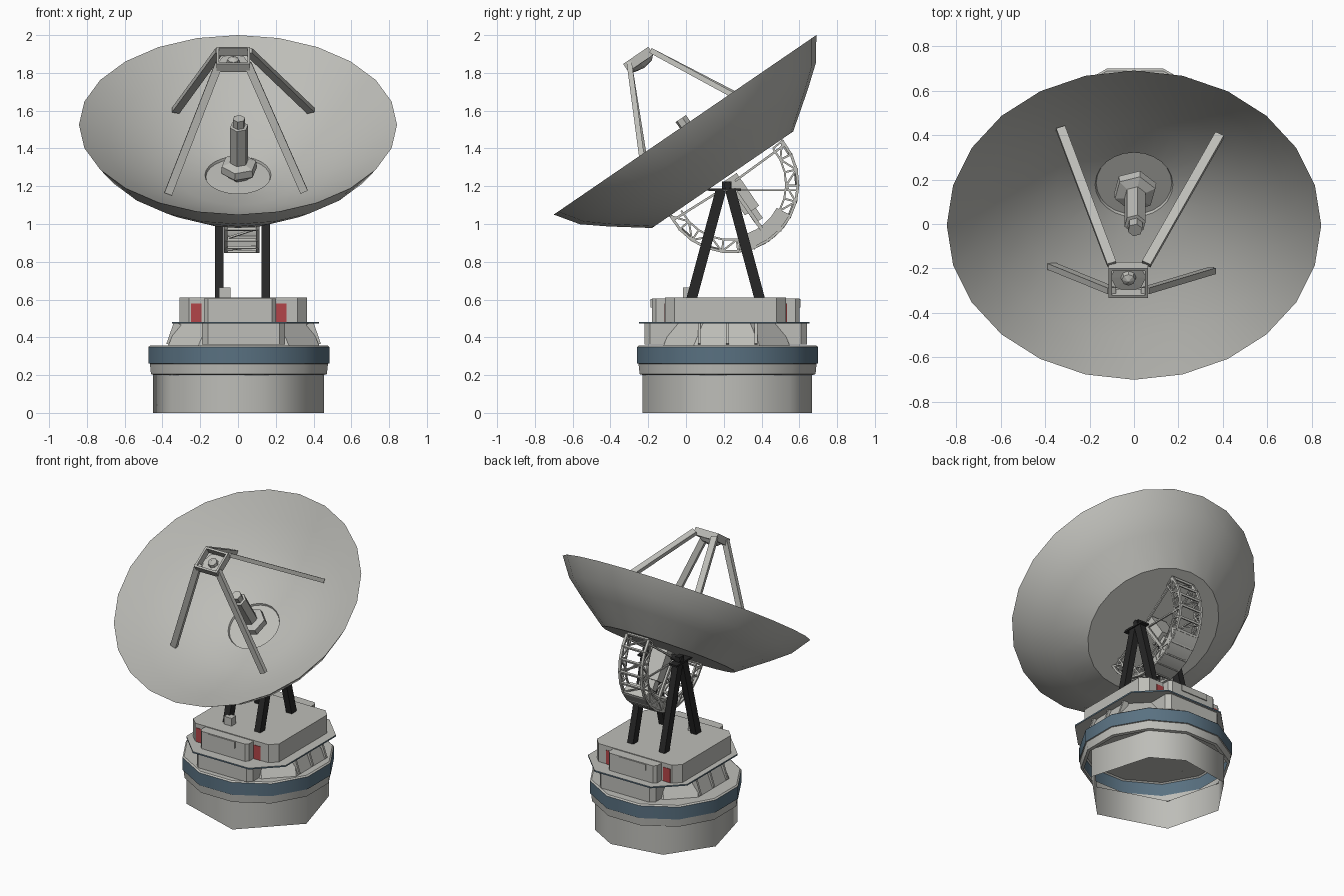
import bpy, bmesh, math
from mathutils import Vector, Matrix

if "Cube" in bpy.data.objects:
    bpy.data.objects.remove(bpy.data.objects["Cube"])


def material(name, rgb):
    m = bpy.data.materials.new(name)
    m.diffuse_color = (*rgb, 1)
    m.use_nodes = True
    m.node_tree.nodes["Principled BSDF"].inputs["Base Color"].default_value = m.diffuse_color
    return m


GREY = material("light grey", (0.51, 0.51, 0.48))
BLUE = material("slate blue", (0.10, 0.165, 0.22))
RED = material("door red", (0.45, 0.06, 0.065))
DARK = material("near black", (0.02, 0.02, 0.02))

# dish frame: local z is the pointing axis, origin at the rim centre
TILT = Matrix.Rotation(math.radians(34.35), 4, 'X')
DISH = Matrix.Translation((0, -0.005, 1.525)) @ TILT


def finish(bm, name, mats, smooth=None, rule=None):
    bmesh.ops.recalc_face_normals(bm, faces=bm.faces)
    if rule:
        for f in bm.faces:
            f.material_index = rule(f)
    me = bpy.data.meshes.new(name)
    bm.to_mesh(me)
    bm.free()
    ob = bpy.data.objects.new(name, me)
    bpy.context.collection.objects.link(ob)
    for m in mats:
        me.materials.append(m)
    if smooth:
        bpy.ops.object.select_all(action='DESELECT')
        ob.select_set(True)
        bpy.context.view_layer.objects.active = ob
        bpy.ops.object.shade_smooth_by_angle(angle=math.radians(smooth))
    return ob


def box(bm, centre, size, mat=Matrix()):
    bmesh.ops.create_cube(bm, size=1, matrix=mat @ Matrix.Translation(centre) @ Matrix.Diagonal((*size, 1)))


def beam(bm, a, b, w, h, ref=(1, 0, 0)):
    """Bar from a to b, w wide along ref and h across it."""
    a, b = Vector(a), Vector(b)
    z = (b - a).normalized()
    y = z.cross(Vector(ref)).normalized()
    x = y.cross(z)
    rot = Matrix((x, y, z)).transposed().to_4x4()
    box(bm, (0, 0, 0), (w, h, (b - a).length), Matrix.Translation((a + b) / 2) @ rot)


def even(n, phase=0.0):
    return [phase + 360 * i / n for i in range(n)]


def lathe(bm, profile, degrees, mat=Matrix()):
    ang = [math.radians(d) for d in degrees]
    n = len(ang)
    rings = [[bm.verts.new(mat @ Vector((r * math.cos(a), r * math.sin(a), z))) for a in (ang if r > 0 else [0])]
             for r, z in profile]
    for p, q in zip(rings, rings[1:]):
        for i in range(n):
            ring = [p[i % len(p)], p[(i + 1) % len(p)], q[(i + 1) % len(q)], q[i % len(q)]]
            bm.faces.new(list(dict.fromkeys(ring)))


def prism(bm, x0, x1, y0, y1, c, z0, z1, inset=0.0):
    """Chamfered rectangle; the top may be drawn in along x and y."""
    loops = []
    for z, d in ((z0, 0), (z1, inset)):
        a, b, e, f = x0 + d, x1 - d, y0 + d, y1 - d
        pts = [(a + c, e), (b - c, e), (b, e + c), (b, f - c), (b - c, f), (a + c, f), (a, f - c), (a, e + c)]
        loops.append([bm.verts.new((x, y, z)) for x, y in pts])
    lo, hi = loops
    bm.faces.new(lo)
    bm.faces.new(hi)
    for i in range(8):
        bm.faces.new((lo[i], lo[(i + 1) % 8], hi[(i + 1) % 8], hi[i]))


# hollow drum with few, uneven sides
BASE = Matrix.Translation((0.005, 0.22, 0))
bm = bmesh.new()
lathe(bm, [(0.463, 0), (0.463, 0.205)], (45, 75, 123, 169, 220, 284, 347), BASE)
finish(bm, "base_drum", [GREY], 80)

# stepped ring with a blue band and a closed top
bm = bmesh.new()
lathe(bm, [(0.463, 0.2), (0.482, 0.205), (0.488, 0.26), (0.495, 0.262), (0.495, 0.35),
           (0.485, 0.358), (0, 0.358)], even(12, 15), BASE)
finish(bm, "base_ring", [GREY, BLUE], 35, lambda f: int(0.261 < f.calc_center_median().z < 0.352))

# lower housing: sloped skirt, straight block and side fins
bm = bmesh.new()
prism(bm, -0.37, 0.43, -0.12, 0.55, 0.16, 0.355, 0.475, 0.05)
prism(bm, -0.19, 0.25, -0.22, 0.64, 0.03, 0.362, 0.475)
for x, s in ((-0.36, 1), (0.42, -1)):
    for y in (0.07, 0.22, 0.37):
        beam(bm, (x, y, 0.36), (x + s * 0.04, y, 0.475), 0.04, 0.015)
finish(bm, "lower_housing", [GREY])

# walkway plate with a blue edge
bm = bmesh.new()
prism(bm, -0.35, 0.43, -0.25, 0.655, 0.17, 0.472, 0.482)
finish(bm, "walkway_plate", [GREY, BLUE], rule=lambda f: int(abs(f.normal.z) < 0.5))

# equipment deck: long block plus a wider block that leaves corner recesses
bm = bmesh.new()
prism(bm, -0.18, 0.2, -0.18, 0.6, 0.02, 0.48, 0.605)
prism(bm, -0.31, 0.365, -0.11, 0.53, 0.05, 0.48, 0.61)
for y in (-0.183, 0.603):
    box(bm, (0, y, 0.58), (0.21, 0.008, 0.045))
finish(bm, "equipment_deck", [GREY])

# four doors in the recesses
bm = bmesh.new()
for x in (-0.222, 0.228):
    for y in (-0.111, 0.531):
        box(bm, (x, y, 0.53), (0.055, 0.005, 0.1))
finish(bm, "corner_doors", [RED])

bm = bmesh.new()
box(bm, (-0.07, 0.01, 0.635), (0.06, 0.05, 0.06))
finish(bm, "deck_box", [GREY])

# dark A-frame supports
bm = bmesh.new()
for x in (-0.1, 0.148):
    beam(bm, (x, 0.185, 1.18), (x, 0.03, 0.605), 0.045, 0.055)
    beam(bm, (x, 0.235, 1.18), (x, 0.39, 0.605), 0.045, 0.055)
    box(bm, (x, 0.2, 1.183), (0.06, 0.18, 0.012))
    box(bm, (x, 0.215, 1.205), (0.035, 0.05, 0.04))
finish(bm, "a_frame_supports", [DARK])

# elevation axle
bm = bmesh.new()
bmesh.ops.create_cone(bm, cap_ends=True, segments=10, radius1=0.02, radius2=0.02, depth=0.3,
                      matrix=Matrix.Translation((0.024, 0.22, 1.205)) @ Matrix.Rotation(math.pi / 2, 4, 'Y'))
finish(bm, "elevation_axle", [DARK], 40)

# elevation wheel: two trussed half rings with cross bars, reaching the dish back
XS = (-0.065, 0.105)


def wheel(x, r, deg):
    t = math.radians(deg)
    return Vector((x, 0.235 + r * math.cos(t), 1.21 + r * math.sin(t)))


bm = bmesh.new()
N = 14
ANG = [40 - 192 * i / N for i in range(N + 1)]
for x in XS:
    for i, (p, q) in enumerate(zip(ANG, ANG[1:])):
        beam(bm, wheel(x, 0.358, p), wheel(x, 0.358, q), 0.018, 0.014)
        beam(bm, wheel(x, 0.295, p), wheel(x, 0.295, q), 0.012, 0.01)
        beam(bm, wheel(x, 0.295, p), wheel(x, 0.358, p), 0.01, 0.01)
        r = (0.295, 0.358) if i % 2 else (0.358, 0.295)
        beam(bm, wheel(x, r[0], p), wheel(x, r[1], q), 0.01, 0.01)
    beam(bm, wheel(x, 0.12, 195), wheel(x, 0.36, -5), 0.01, 0.01)
    beam(bm, wheel(x, 0.03, -55), wheel(x, 0.29, -55), 0.016, 0.02)
    for p in (36, -148):  # chords back to the hub
        beam(bm, wheel(x, 0.03, p), wheel(x, 0.355, p), 0.012, 0.012)
for p in ANG:
    beam(bm, wheel(XS[0], 0.358, p), wheel(XS[1], 0.358, p), 0.014, 0.014, (0, 0.3, 1))
for i in range(0, N, 2):
    beam(bm, wheel(XS[0], 0.35, ANG[i]), wheel(XS[1], 0.35, ANG[i + 1]), 0.01, 0.01, (0, 0.3, 1))
finish(bm, "elevation_wheel", [GREY])

# curved counterweight inside the wheel
bm = bmesh.new()
rows = [[bm.verts.new(wheel(x, r, -82 + 11 * i)) for x, r in
         ((XS[0], 0.275), (XS[1], 0.275), (XS[1], 0.365), (XS[0], 0.365))] for i in range(6)]
for p, q in zip(rows, rows[1:]):
    for i in range(4):
        bm.faces.new((p[i], p[(i + 1) % 4], q[(i + 1) % 4], q[i]))
bm.faces.new(rows[0])
bm.faces.new(rows[-1])
finish(bm, "counterweight", [GREY], 30)

# drive housing behind the dish
bm = bmesh.new()
M = Matrix.Translation((0.02, 0.29, 1.158)) @ TILT
box(bm, (0, 0, 0), (0.13, 0.09, 0.21), M)
box(bm, (0, 0, -0.13), (0.08, 0.05, 0.08), M)
finish(bm, "drive_housing", [GREY])

# dish: concave front, faceted cone behind, flat back
bm = bmesh.new()
lathe(bm, [(0, -0.335), (0.17, -0.335), (0.175, -0.322), (0.35, -0.275), (0.52, -0.2), (0.69, -0.102), (0.842, 0),
           (0.757, -0.12), (0.64, -0.214), (0.453, -0.352), (0, -0.352)], even(24), DISH)
finish(bm, "dish", [GREY], 35)

# feed column at the dish centre
bm = bmesh.new()
lathe(bm, [(0, -0.334), (0.05, -0.334), (0.1, -0.29), (0.095, -0.25), (0.05, -0.235), (0.05, -0.01), (0.034, -0.008),
           (0.034, 0.04), (0, 0.04)], even(6, 17), DISH @ Matrix.Translation((0.005, 0, 0)))
finish(bm, "feed_column", [GREY])

# open square frame and small reflector in front of the dish
bm = bmesh.new()
S = Matrix.Translation((-0.025, -0.252, 1.872)) @ TILT
for s in (-1, 1):
    box(bm, (s * 0.082, 0, 0), (0.014, 0.16, 0.05), S)
    box(bm, (0, s * 0.074, 0), (0.178, 0.014, 0.05), S)
finish(bm, "reflector_frame", [GREY])
bm = bmesh.new()
lathe(bm, [(0, 0.015), (0.03, 0), (0.035, -0.02), (0.08, -0.022), (0.055, -0.045), (0, -0.055)], even(8), S)
finish(bm, "small_reflector", [GREY])

# four struts carrying the frame
bm = bmesh.new()
for a, b in (((-0.1, -0.18, 1.915), (-0.33, 0.43, 1.6)), ((0.055, -0.18, 1.915), (0.385, 0.4, 1.6)),
             ((-0.1, -0.3, 1.85), (-0.37, -0.19, 1.16)), ((0.05, -0.3, 1.85), (0.35, -0.21, 1.17))):
    beam(bm, a, b, 0.042, 0.028)
finish(bm, "reflector_struts", [GREY])
